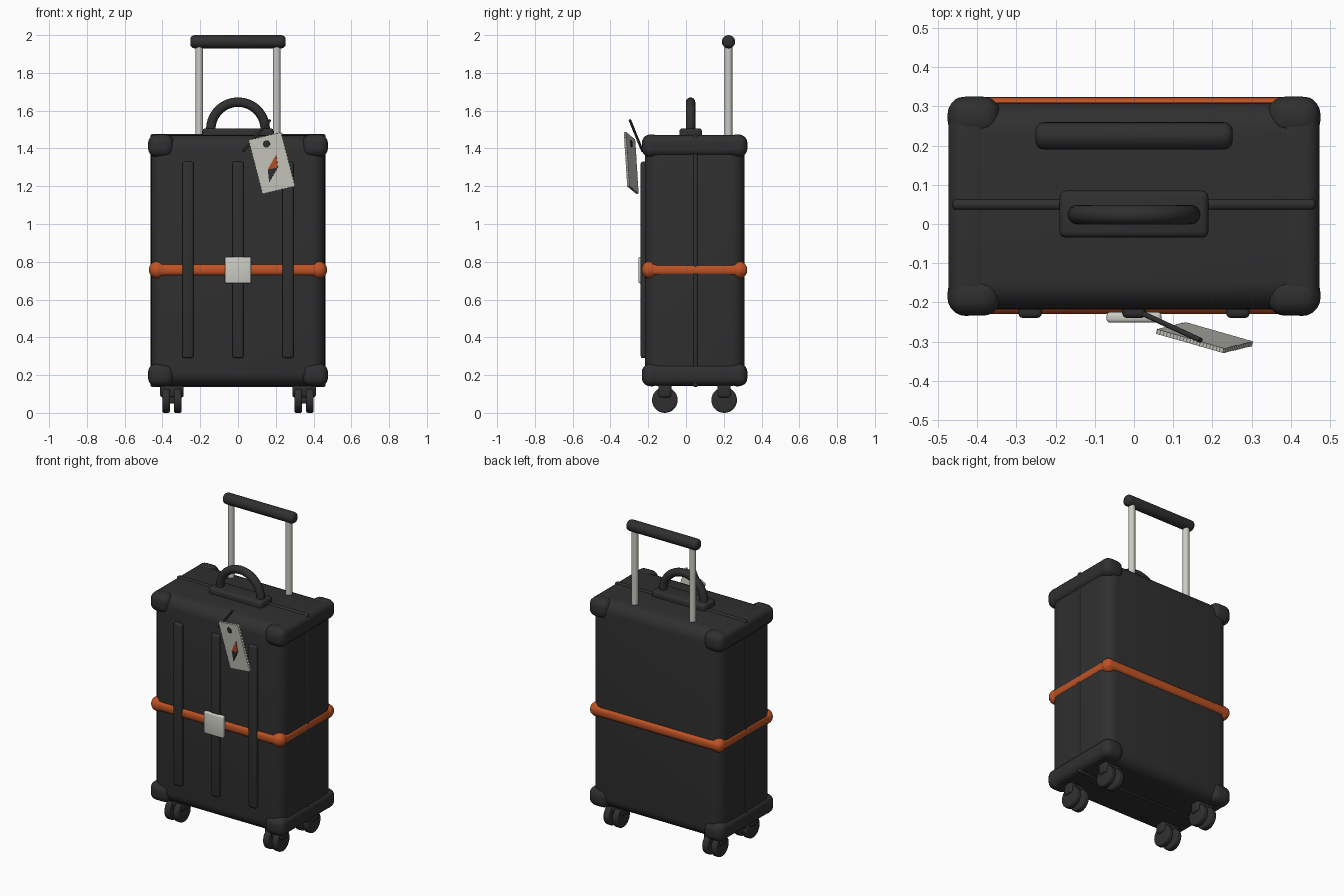
import bpy, bmesh, math
from mathutils import Vector, Matrix

if "Cube" in bpy.data.objects:
    bpy.data.objects.remove(bpy.data.objects["Cube"])


def material(name, rgb):
    m = bpy.data.materials.new(name)
    m.diffuse_color = (*rgb, 1)
    m.use_nodes = True
    m.node_tree.nodes["Principled BSDF"].inputs["Base Color"].default_value = m.diffuse_color
    return m


DARK = material("charcoal", (0.029, 0.029, 0.030))
ORANGE = material("burnt orange", (0.52, 0.085, 0.018))
SILVER = material("pale silver", (0.60, 0.60, 0.55))


def finish(name, bm, mat, smooth=True):
    bmesh.ops.recalc_face_normals(bm, faces=bm.faces)
    me = bpy.data.meshes.new(name)
    bm.to_mesh(me)
    bm.free()
    me.materials.append(mat)
    ob = bpy.data.objects.new(name, me)
    bpy.context.collection.objects.link(ob)
    if smooth:
        bpy.ops.object.select_all(action='DESELECT')
        ob.select_set(True)
        bpy.context.view_layer.objects.active = ob
        bpy.ops.object.shade_smooth_by_angle(angle=math.radians(40))
    return ob


def box(name, lo, hi, mat, bevel=0.0, segs=3):
    """Rounded box between two corners."""
    lo, hi = Vector(lo), Vector(hi)
    bm = bmesh.new()
    bmesh.ops.create_cube(bm, size=1, matrix=Matrix.Translation((lo + hi) / 2)
                          @ Matrix.Diagonal((*(hi - lo), 1)))
    if bevel:
        bmesh.ops.bevel(bm, geom=bm.edges[:], offset=bevel, segments=segs,
                        profile=0.5, affect='EDGES', clamp_overlap=True)
    return finish(name, bm, mat)


def rod(name, a, b, r, mat, bevel=0.0, sides=24):
    """Cylinder from a to b with optionally rounded rims."""
    a, b = Vector(a), Vector(b)
    bm = bmesh.new()
    bmesh.ops.create_cone(bm, cap_ends=True, segments=sides, radius1=r, radius2=r,
                          depth=(b - a).length)
    if bevel:
        rims = [e for e in bm.edges if abs(e.verts[0].co.z - e.verts[1].co.z) < 1e-6]
        bmesh.ops.bevel(bm, geom=rims, offset=bevel, segments=4, profile=0.5, affect='EDGES')
    bm.transform(Matrix.Translation((a + b) / 2)
                 @ (b - a).to_track_quat('Z', 'Y').to_matrix().to_4x4())
    return finish(name, bm, mat)


def blob(name, centre, size, mat):
    bm = bmesh.new()
    bmesh.ops.create_uvsphere(bm, u_segments=20, v_segments=12, radius=1)
    bm.transform(Matrix.Translation(centre) @ Matrix.Diagonal((*size, 1)))
    return finish(name, bm, mat)


# Shell with its raised seam
box("shell", (-0.46, -0.218, 0.142), (0.46, 0.31, 1.47), DARK, 0.075, 6)
box("seam_ridge", (-0.464, 0.036, 0.136), (0.464, 0.064, 1.477), DARK, 0.012, 3)

# Guards along the four side edges, swelling at their corners
for z0, tag in ((0.145, "lower"), (1.358, "upper")):
    for s, side in ((-1, "left"), (1, "right")):
        xs = sorted((s * 0.365, s * 0.474))
        box(f"{tag}_{side}_guard", (xs[0], -0.23, z0), (xs[1], 0.322, z0 + 0.113), DARK, 0.038, 5)
        for y0, y1, end in ((-0.234, -0.13, "front"), (0.22, 0.325, "back")):
            xc = sorted((s * 0.34, s * 0.476))
            box(f"{tag}_{side}_{end}_corner", (xc[0], y0, z0 - 0.004),
                (xc[1], y1, z0 + 0.116), DARK, 0.045, 5)

# Strap around the middle, thicker at the corners
box("strap", (-0.466, -0.23, 0.724), (0.466, 0.324, 0.79), ORANGE, 0.027, 5)
for x in (-0.428, 0.428):
    for y in (-0.193, 0.282):
        blob("strap_corner", (x, y, 0.757), (0.044, 0.042, 0.046), ORANGE)

# Front ribs and strap buckle
for x in (-0.265, 0, 0.265):
    box("front_rib", (x - 0.03, -0.24, 0.29), (x + 0.03, -0.20, 1.33), DARK, 0.012, 3)
box("buckle", (-0.07, -0.252, 0.686), (0.07, -0.225, 0.826), SILVER, 0.009, 3)

# Carry handle
box("handle_base", (-0.19, -0.035, 1.45), (0.19, 0.085, 1.506), DARK, 0.016, 3)
bm = bmesh.new()
rings, N, R, r = [], 28, 0.144, 0.025
for i in range(N + 1):
    t = math.pi * i / N
    d = Vector((math.cos(t), 0, math.sin(t)))
    c = Vector((0, 0.024, 1.501)) + d * R
    rings.append([bm.verts.new(c + d * r * math.cos(a) + Vector((0, r * math.sin(a), 0)))
                  for a in (2 * math.pi * k / 16 for k in range(16))])
for p, q in zip(rings, rings[1:]):
    for k in range(16):
        bm.faces.new((p[k], p[(k + 1) % 16], q[(k + 1) % 16], q[k]))
bm.faces.new(rings[0])
bm.faces.new(rings[-1])
finish("carry_handle", bm, DARK)

# Telescopic handle
for x in (-0.205, 0.205):
    rod("telescopic_rod", (x, 0.225, 1.43), (x, 0.225, 1.965), 0.02, SILVER)
rod("telescopic_grip", (-0.252, 0.225, 1.965), (0.252, 0.225, 1.965), 0.035, DARK, 0.022)

# Twin casters
for x in (-0.35, 0.35):
    for y in (-0.112, 0.202):
        box("caster_mount", (x - 0.062, y - 0.034, 0.082), (x + 0.062, y + 0.034, 0.17), DARK, 0.012)
        box("caster_fork", (x - 0.012, y - 0.026, 0.05), (x + 0.012, y + 0.026, 0.13), DARK, 0.004)
        for dx in (-0.031, 0.031):
            rod("wheel", (x + dx - 0.02, y, 0.068), (x + dx + 0.02, y, 0.068), 0.068, DARK, 0.01, 28)

# Luggage tag, built flat and then tilted into place
u = Vector((0.175, -0.05, 0.042)).normalized()
v = Vector((-0.065, -0.02, 0.285))
v = (v - u * v.dot(u)).normalized()
n = u.cross(v)
place = Matrix((u, v, n)).transposed().to_4x4()
place.translation = (0.18, -0.29, 1.323)


def plate(name, points, z0, z1, mat):
    bm = bmesh.new()
    face = bm.faces.new([bm.verts.new((x, y, z0)) for x, y in points])
    ext = bmesh.ops.extrude_face_region(bm, geom=[face])["geom"]
    bmesh.ops.translate(bm, vec=(0, 0, z1 - z0),
                        verts=[g for g in ext if isinstance(g, bmesh.types.BMVert)])
    bm.transform(place)
    return finish(name, bm, mat, False)


# Pinked outline
outline = []
corners = [(-0.09, -0.146), (0.09, -0.146), (0.09, 0.146), (-0.09, 0.146)]
for i in range(4):
    a, b = Vector(corners[i]), Vector(corners[(i + 1) % 4])
    side = (b - a).normalized()
    out = Vector((side.y, -side.x))
    steps = 2 * round((b - a).length / 0.018)
    outline += [a.lerp(b, k / steps) + out * (0.004 if k % 2 else 0) for k in range(steps)]
plate("luggage_tag", outline, -0.006, 0.006, SILVER)
plate("tag_needle_top", [(0.037, 0.040), (-0.029, -0.027), (0.027, -0.030)], 0.005, 0.009, ORANGE)
plate("tag_needle_bottom", [(-0.039, -0.095), (0.027, -0.030), (-0.029, -0.027)], 0.005, 0.009, DARK)
plate("tag_eyelet", [(-0.002 + 0.019 * math.cos(k * math.pi / 8),
                      0.105 + 0.019 * math.sin(k * math.pi / 8)) for k in range(16)],
      -0.009, 0.009, DARK)
rod("tag_cord", (0.025, -0.23, 1.385), (0.17, -0.297, 1.55), 0.007, DARK, sides=10)
